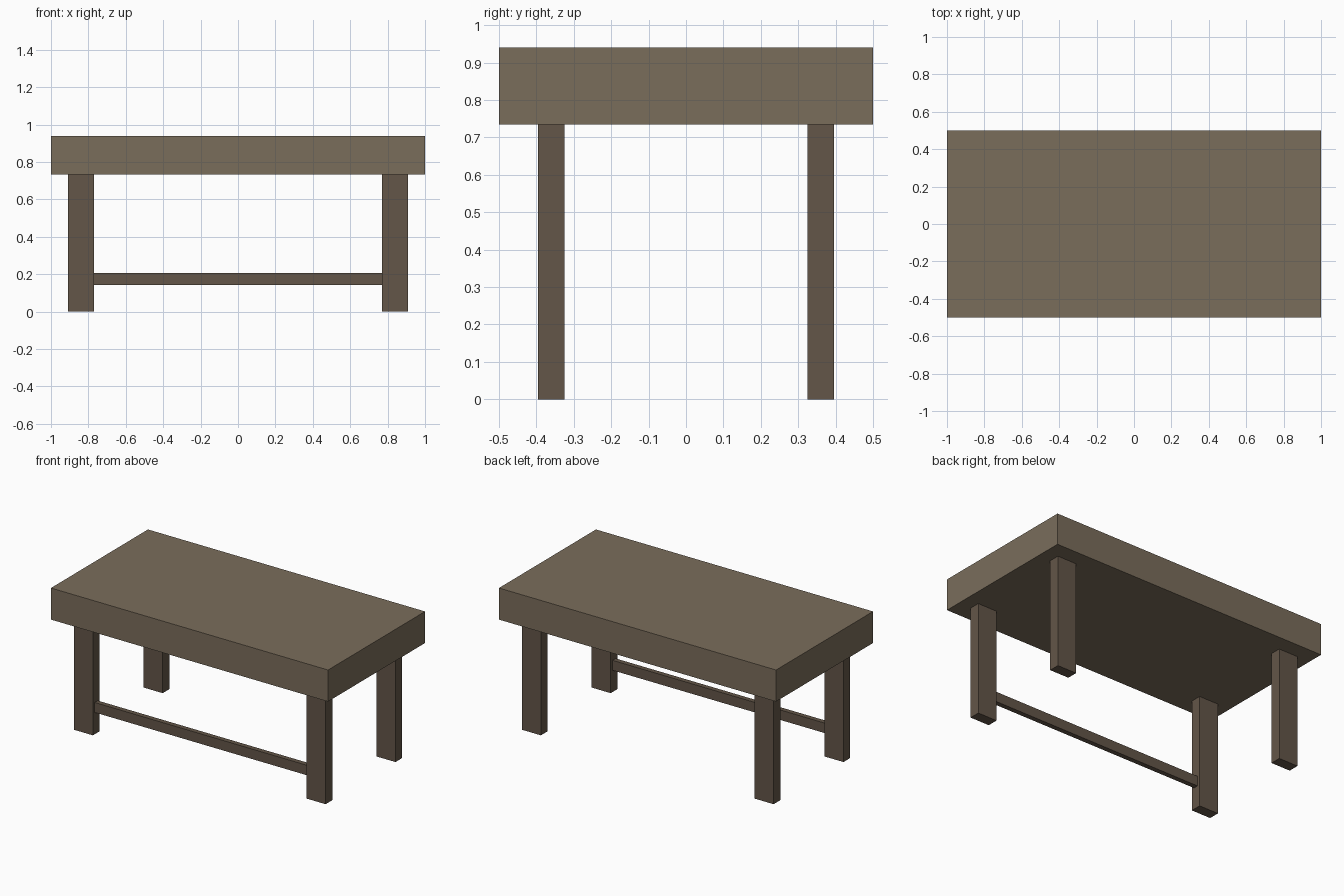
import bpy

if "Cube" in bpy.data.objects:
    bpy.data.objects.remove(bpy.data.objects["Cube"])


def material(name, color):
    m = bpy.data.materials.new(name)
    m.diffuse_color = (*color, 1)
    m.use_nodes = True
    m.node_tree.nodes["Principled BSDF"].inputs["Base Color"].default_value = m.diffuse_color
    return m


top_wood = material("top_wood", (0.195, 0.153, 0.105))
leg_wood = material("leg_wood", (0.125, 0.092, 0.065))


def box(name, lo, hi, mat):
    """Box spanning two opposite corners."""
    centre = [(a + b) / 2 for a, b in zip(lo, hi)]
    bpy.ops.mesh.primitive_cube_add(size=1, location=centre)
    ob = bpy.context.object
    ob.name = name
    ob.scale = [b - a for a, b in zip(lo, hi)]
    bpy.ops.object.transform_apply(location=False, rotation=False, scale=True)
    ob.data.materials.append(mat)
    return ob


TOP_Z, UNDER_Z = 0.94, 0.734
LEG_X, LEG_Y = 0.84, 0.36        # leg centres
LEG_HX, LEG_HY = 0.069, 0.035    # leg half sizes

# Thick tabletop
box("tabletop", (-1, -0.5, UNDER_Z), (1, 0.5, TOP_Z), top_wood)

# Four legs
for y_name, sy in (("front", -1), ("back", 1)):
    for x_name, sx in (("left", -1), ("right", 1)):
        x, y = sx * LEG_X, sy * LEG_Y
        box(f"{y_name}_{x_name}_leg",
            (x - LEG_HX, y - LEG_HY, 0),
            (x + LEG_HX, y + LEG_HY, UNDER_Z), leg_wood)

# Single stretcher between the front legs
inner = LEG_X - LEG_HX
box("front_stretcher", (-inner, -LEG_Y - 0.016, 0.142),
    (inner, -LEG_Y + 0.016, 0.207), leg_wood)
